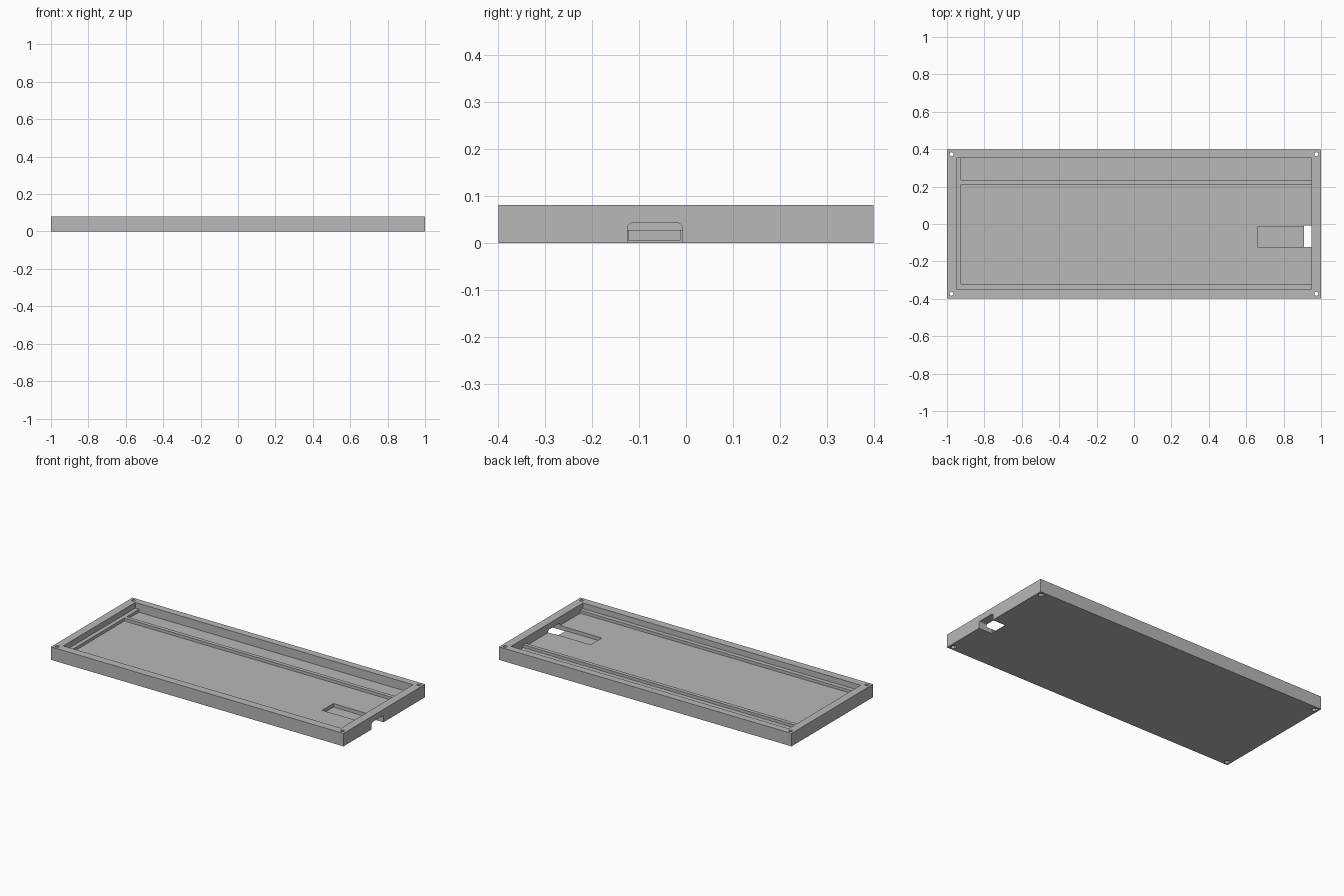
import bpy, bmesh

default = bpy.data.objects.get("Cube")
if default:
    bpy.data.objects.remove(default, do_unlink=True)

grey = bpy.data.materials.new("plain grey")
grey.use_nodes = True
colour = (0.48, 0.48, 0.48, 1)
grey.diffuse_color = colour
grey.node_tree.nodes["Principled BSDF"].inputs["Base Color"].default_value = colour


def finish(name, bm):
    bmesh.ops.recalc_face_normals(bm, faces=bm.faces)
    mesh = bpy.data.meshes.new(name)
    bm.to_mesh(mesh)
    bm.free()
    mesh.materials.append(grey)
    obj = bpy.data.objects.new(name, mesh)
    bpy.context.collection.objects.link(obj)
    return obj


def box(name, x, y, z, round_top=0):
    """Box from (min, max) spans, optionally rounding the top edges along x."""
    bm = bmesh.new()
    bmesh.ops.create_cube(bm, size=1)
    for v in bm.verts:
        v.co = [s[0] if c < 0 else s[1] for c, s in zip(v.co, (x, y, z))]
    if round_top:
        edges = [e for e in bm.edges
                 if all(v.co.z == max(w.co.z for w in bm.verts) for v in e.verts)
                 and e.verts[0].co.y == e.verts[1].co.y]
        bmesh.ops.bevel(bm, geom=edges, offset=round_top, segments=6,
                        profile=0.5, affect='EDGES')
    return finish(name, bm)


def cylinder(name, x, y, z, radius, sides):
    bm = bmesh.new()
    bmesh.ops.create_cone(bm, cap_ends=True, segments=sides, radius1=radius,
                          radius2=radius, depth=z[1] - z[0])
    bmesh.ops.translate(bm, verts=bm.verts, vec=(x, y, sum(z) / 2))
    return finish(name, bm)


def cut(target, cutter):
    mod = target.modifiers.new(cutter.name, 'BOOLEAN')
    mod.operation = 'DIFFERENCE'
    mod.solver = 'EXACT'
    mod.object = cutter
    bpy.context.view_layer.objects.active = target
    bpy.ops.object.modifier_apply(modifier=mod.name)
    bpy.data.objects.remove(cutter, do_unlink=True)


# Heights of the stepped interior
top, ledge, floor, channel = 0.08, 0.045, 0.027, 0.005
above = top + 0.05
left, inner_left, right = -0.95, -0.925, 0.948

# Outer block
tray = box("tray", (-1, 1), (-0.398, 0.398), (0, top))

# Wide recess down to the ledge, then the two deeper bays beside the divider
cut(tray, box("recess", (left, right), (-0.348, 0.354), (ledge, above)))
cut(tray, box("main_bay", (inner_left, right), (-0.321, 0.211), (floor, above)))
cut(tray, box("rear_bay", (inner_left, right), (0.235, 0.354), (floor, above)))

# Cable channel in the floor and the rounded notch through the end wall
cut(tray, box("cable_channel", (0.661, 0.93), (-0.122, -0.013), (channel, 0.04)))
cut(tray, box("cable_notch", (0.908, 1.1), (-0.124, -0.008), (-0.05, 0.042), 0.01))

# Corner screw holes with wider pockets underneath
for x in (-0.975, 0.975):
    for y in (-0.373, 0.373):
        cut(tray, cylinder("screw_hole", x, y, (-0.1, 0.2), 0.011, 16))
        cut(tray, cylinder("screw_pocket", x, y, (-0.05, 0.015), 0.017, 6))
